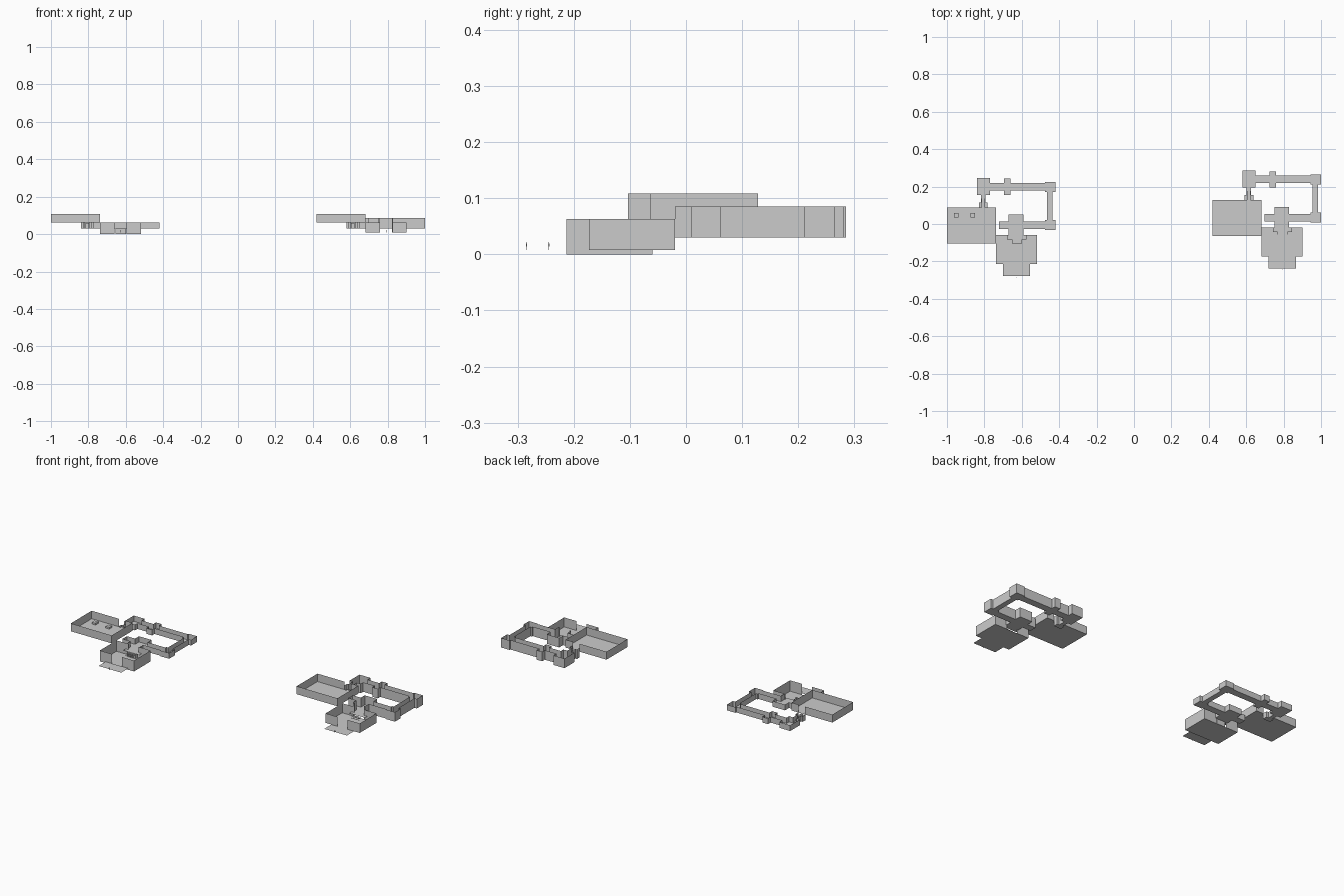
import bpy, bmesh

if "Cube" in bpy.data.objects:
    bpy.data.objects.remove(bpy.data.objects["Cube"])


def finish(bm, name):
    bmesh.ops.remove_doubles(bm, verts=bm.verts, dist=1e-6)
    mesh = bpy.data.meshes.new(name)
    bm.to_mesh(mesh)
    bm.free()
    bpy.context.collection.objects.link(bpy.data.objects.new(name, mesh))


def inside(x, y, rects):
    return any(a < x < b and c < y < d for a, b, c, d in rects)


def shell(name, rects, z0, z1, off, doors=()):
    """Open-topped sheet shell: floor over the union of rects, walls on its outline."""
    every = list(rects) + list(doors)
    xs = sorted({v for r in every for v in r[:2]})
    ys = sorted({v for r in every for v in r[2:]})
    bm = bmesh.new()

    def quad(*pts):
        bm.faces.new([bm.verts.new((x + off[0], y + off[1], z)) for x, y, z in pts])

    for x0, x1 in zip(xs, xs[1:]):
        for y0, y1 in zip(ys, ys[1:]):
            mx, my = (x0 + x1) / 2, (y0 + y1) / 2
            if not inside(mx, my, rects):
                continue
            quad((x0, y0, z0), (x1, y0, z0), (x1, y1, z0), (x0, y1, z0))
            sides = [((x0, y0), (x1, y0), (mx, y0 - 1e-5)), ((x1, y0), (x1, y1), (x1 + 1e-5, my)),
                     ((x1, y1), (x0, y1), (mx, y1 + 1e-5)), ((x0, y1), (x0, y0), (x0 - 1e-5, my))]
            for a, b, out in sides:
                if inside(*out, rects) or inside((a[0] + b[0]) / 2, (a[1] + b[1]) / 2, doors):
                    continue
                quad((*a, z0), (*b, z0), (*b, z1), (*a, z1))
    finish(bm, name)


def box(name, x0, x1, y0, y1, z0, z1, off):
    bm = bmesh.new()
    bmesh.ops.create_cube(bm, size=1)
    for v in bm.verts:
        v.co = ((x0 + x1) / 2 + v.co.x * (x1 - x0) + off[0],
                (y0 + y1) / 2 + v.co.y * (y1 - y0) + off[1],
                (z0 + z1) / 2 + v.co.z * (z1 - z0))
    finish(bm, name)


def sheet(name, x0, x1, y0, y1, z, off):
    shell(name, [(x0, x1, y0, y1)], z, z + 0.01, off, [(x0 - 1, x1 + 1, y0 - 1, y1 + 1)])


# ring of corridors and small chambers
RING = [
    (-0.84, -0.77, 0.155, 0.245),     # corner chamber
    (-0.77, -0.47, 0.178, 0.218),     # back corridor
    (-0.695, -0.66, 0.155, 0.242),    # niche
    (-0.475, -0.42, 0.170, 0.225),    # back right corner
    (-0.465, -0.435, 0.02, 0.175),    # right corridor
    (-0.475, -0.42, -0.031, 0.022),   # front right corner
    (-0.722, -0.47, -0.026, 0.014),   # front corridor
    (-0.67, -0.59, -0.06, 0.05),      # middle chamber
    (-0.818, -0.795, 0.112, 0.16),    # neck
    (-0.828, -0.782, 0.088, 0.114),   # wide neck
]
NECK_DOOR = (-0.826, -0.784, 0.08, 0.096)
BACK_DOOR = (-0.66, -0.597, -0.07, -0.05)
FRONT_DOOR = (-0.66, -0.595, -0.23, -0.20)


def layout(tag, off, ring_top, hall_floor):
    shell(tag + "_corridors", RING, 0.03, ring_top, off, [NECK_DOOR, BACK_DOOR])
    shell(tag + "_great_room", [(-1.0, -0.738, -0.103, 0.088)], 0.062, 0.108, off, [NECK_DOOR])
    shell(tag + "_entrance_hall", [(-0.737, -0.518, -0.213, -0.06)], hall_floor, 0.063, off,
          [FRONT_DOOR, BACK_DOOR])
    sheet(tag + "_forecourt", -0.70, -0.555, -0.278, -0.213, 0.008, off)
    # landing and steps up to the middle chamber
    sheet(tag + "_landing", -0.678, -0.575, -0.082, -0.06, 0.03, off)
    for i in range(3):
        y = -0.082 - i * 0.007
        sheet(f"{tag}_hall_step_{i}", -0.652, -0.60, y - 0.007, y, 0.026 - i * 0.005, off)
    # steps up the neck to the great room
    for i in range(5):
        y = 0.148 - i * 0.012
        box(f"{tag}_neck_step_{i}", -0.816, -0.797, y - 0.012, y, 0.0301, 0.036 + i * 0.006, off)
    # tiny scale figure: legs, body, head
    for part, w, z0, z1 in [("legs", 0.0012, 0.008, 0.014), ("body", 0.002, 0.014, 0.019),
                            ("head", 0.001, 0.019, 0.022)]:
        box(f"{tag}_figure_{part}", -0.627 - w, -0.627 + w, -0.2845 - w / 2, -0.2845 + w / 2,
            z0, z1, off)


layout("low", (0, 0), 0.063, 0.0)
layout("tall", (1.42, 0.04), 0.085, 0.008)

# risers and plinths found only in the low layout
box("low_landing_base", -0.655, -0.60, -0.082, -0.0605, 0.001, 0.0298, (0, 0))
for i, x in enumerate((-0.95, -0.862)):
    box(f"low_plinth_{i}", x - 0.012, x + 0.012, 0.035, 0.06, 0.0621, 0.072, (0, 0))
